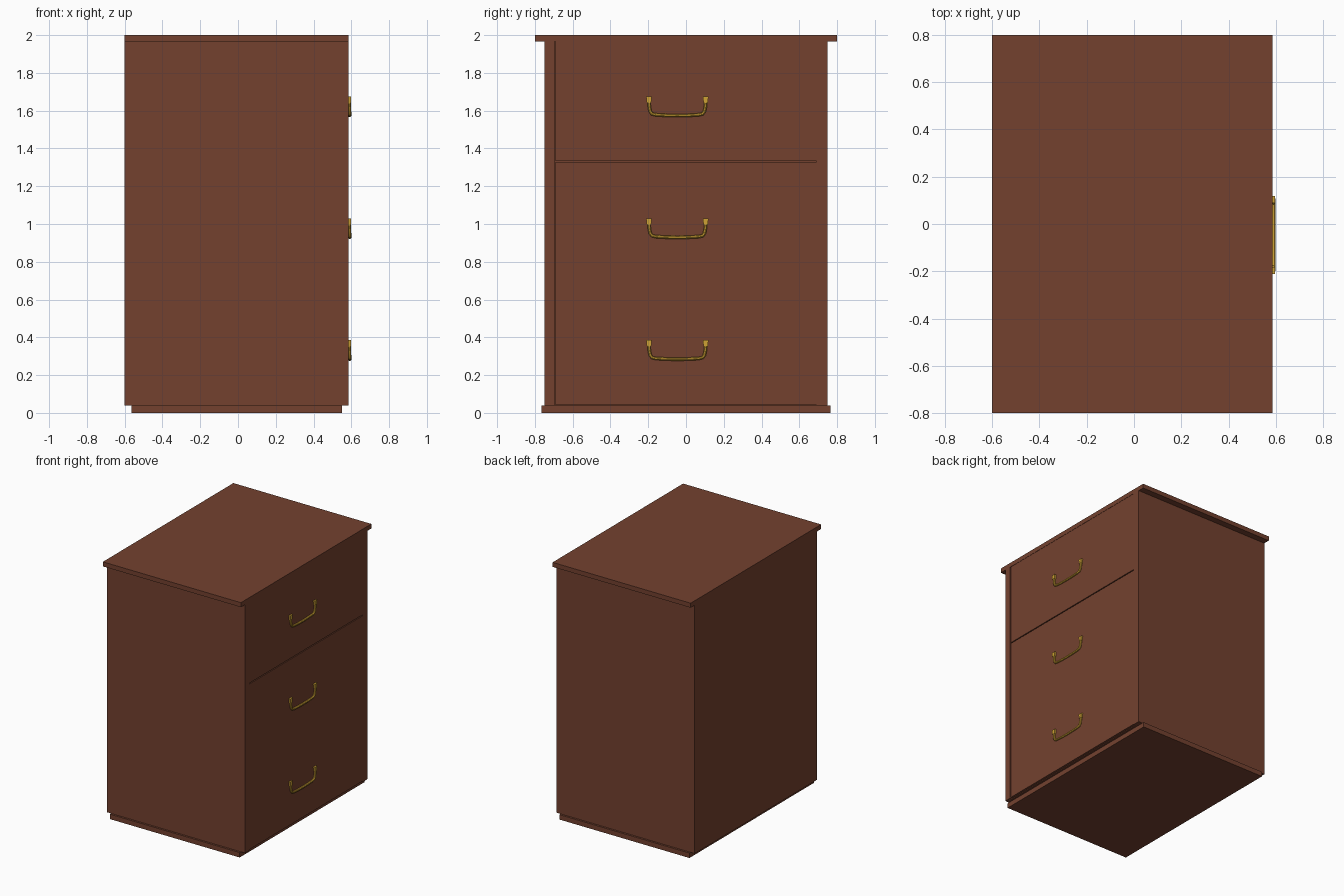
import bpy, bmesh

if "Cube" in bpy.data.objects:
    bpy.data.objects.remove(bpy.data.objects["Cube"])


def material(name, col):
    m = bpy.data.materials.new(name)
    m.diffuse_color = (*col, 1)
    m.use_nodes = True
    m.node_tree.nodes["Principled BSDF"].inputs["Base Color"].default_value = m.diffuse_color
    return m


WOOD = material("reddish_brown_wood", (0.172, 0.053, 0.028))
BRASS = material("brass", (0.62, 0.36, 0.035))


def box(name, x, y, z, mat=WOOD, flare=1.0):
    """Box from ranges; flare scales the width (y) of the bottom edge."""
    bm = bmesh.new()
    bmesh.ops.create_cube(bm, size=1)
    cy = (y[0] + y[1]) / 2
    for v in bm.verts:
        k = flare if v.co.z < 0 else 1.0
        v.co = (x[0] + (v.co.x + .5) * (x[1] - x[0]),
                cy + v.co.y * (y[1] - y[0]) * k,
                z[0] + (v.co.z + .5) * (z[1] - z[0]))
    me = bpy.data.meshes.new(name)
    bm.to_mesh(me)
    bm.free()
    me.materials.append(mat)
    ob = bpy.data.objects.new(name, me)
    bpy.context.collection.objects.link(ob)
    return ob


FRONT = 0.585

# cabinet: top, plinth, set-back core and side panels
box("top_board", (-0.6, FRONT), (-0.8, 0.8), (1.965, 2.0))
box("plinth", (-0.565, 0.55), (-0.765, 0.765), (0, 0.038))
box("cabinet_core", (-0.6, 0.565), (-0.695, 0.695), (0.038, 1.965))
box("side_panel_near", (-0.6, FRONT), (-0.75, -0.697), (0.038, 1.965))
box("side_panel_far", (-0.6, FRONT), (0.692, 0.75), (0.038, 1.965))

# drawer fronts: one single, one double height
box("upper_drawer_front", (0.56, FRONT - 0.002), (-0.69, 0.692), (1.334, 1.965))
box("lower_drawer_front", (0.56, FRONT - 0.002), (-0.69, 0.692), (0.043, 1.327))


# bail handles
def handle(index, top):
    cy = -0.046
    half = [(0.150, -0.025, 0.588), (0.149, -0.050, 0.590), (0.144, -0.078, 0.591),
            (0.134, -0.092, 0.591), (0.112, -0.097, 0.591), (0.055, -0.100, 0.591)]
    path = [(x, cy - y, top + z) for y, z, x in half]
    path.append((0.591, cy, top - 0.101))
    path += [(x, cy + y, top + z) for y, z, x in reversed(half)]
    cu = bpy.data.curves.new(f"handle_bail_{index}", "CURVE")
    cu.dimensions = "3D"
    cu.bevel_depth = 0.009
    cu.bevel_resolution = 2
    cu.use_fill_caps = True
    sp = cu.splines.new("POLY")
    sp.points.add(len(path) - 1)
    for p, co in zip(sp.points, path):
        p.co = (*co, 1)
    cu.materials.append(BRASS)
    ob = bpy.data.objects.new(f"handle_bail_{index}", cu)
    bpy.context.collection.objects.link(ob)
    bpy.ops.object.select_all(action="DESELECT")
    ob.select_set(True)
    bpy.context.view_layer.objects.active = ob
    bpy.ops.object.convert(target="MESH")
    bpy.ops.object.shade_smooth_by_angle()
    for side, s in (("near", -1), ("far", 1)):
        y = cy + s * 0.15
        box(f"handle_foot_{side}_{index}", (0.575, 0.597),
            (y - 0.015, y + 0.015), (top - 0.034, top), BRASS, 0.75)


for i, top in enumerate((0.385, 1.03, 1.675)):
    handle(i + 1, top)
